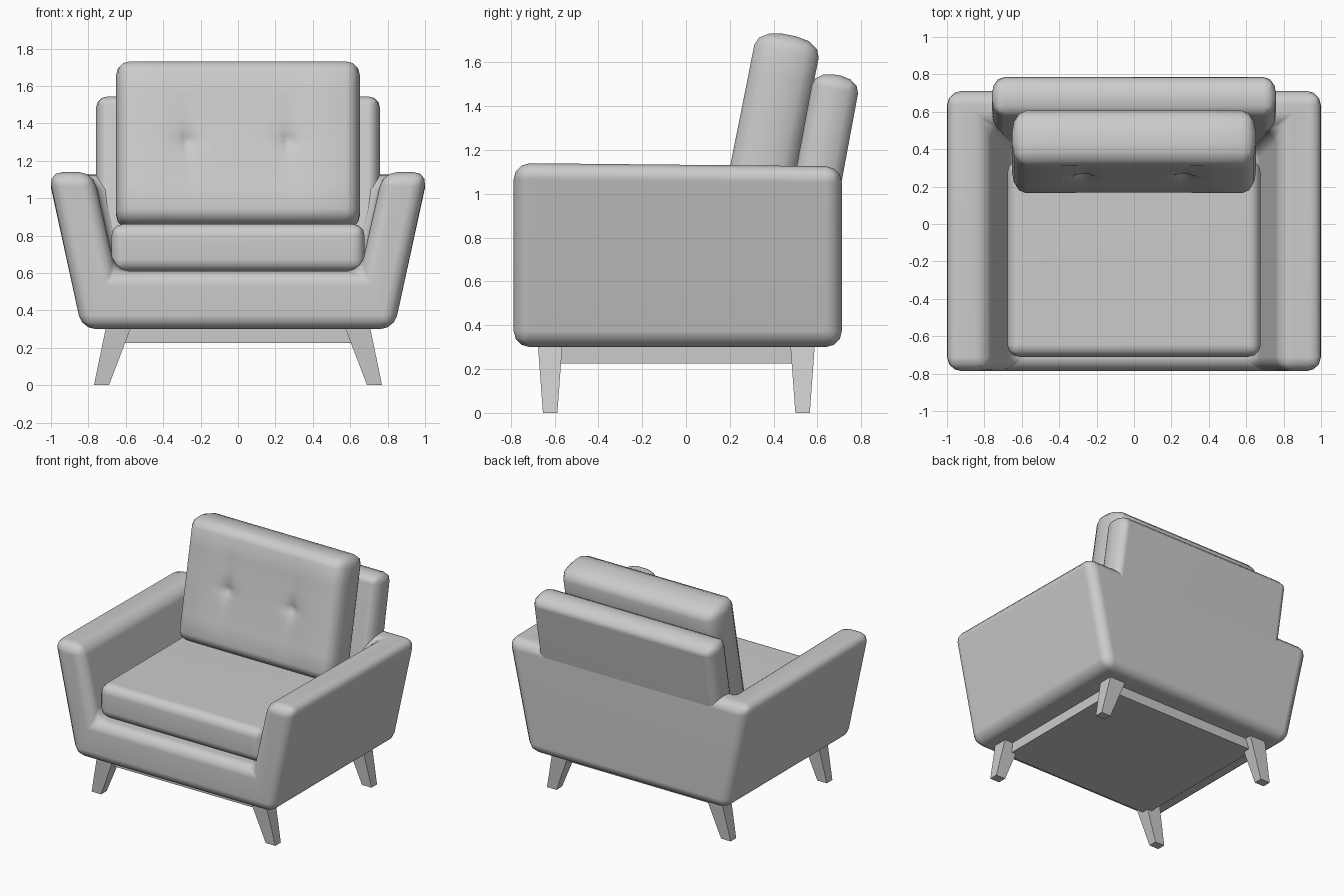
import bpy, bmesh
from math import exp, radians
from mathutils import Matrix, Vector

cube = bpy.data.objects.get("Cube")
if cube:
    bpy.data.objects.remove(cube, do_unlink=True)

# One flat colour for the whole chair
grey = bpy.data.materials.new("plain_grey")
grey.use_nodes = True
GREY = (0.6, 0.6, 0.6, 1)
grey.diffuse_color = GREY
grey.node_tree.nodes["Principled BSDF"].inputs["Base Color"].default_value = GREY


def finish(bm, name, smooth=True):
    bmesh.ops.recalc_face_normals(bm, faces=bm.faces)
    mesh = bpy.data.meshes.new(name)
    bm.to_mesh(mesh)
    bm.free()
    obj = bpy.data.objects.new(name, mesh)
    bpy.context.collection.objects.link(obj)
    mesh.materials.append(grey)
    if smooth:
        mesh.shade_smooth()
    return obj


def soft_box(size, radius, puff=1.0):
    """Rounded box; puff stretches the rounding along the thickness (y)."""
    bm = bmesh.new()
    bmesh.ops.create_cube(bm, size=1)
    bmesh.ops.scale(bm, vec=(size[0], size[1] / puff, size[2]), verts=bm.verts)
    bmesh.ops.bevel(bm, geom=bm.edges[:], offset=radius, segments=3,
                    profile=0.5, affect='EDGES')
    bmesh.ops.scale(bm, vec=(1, puff, 1), verts=bm.verts)
    return bm


def place(bm, location, tilt=0):
    matrix = Matrix.Translation(location) @ Matrix.Rotation(radians(tilt), 4, 'X')
    bmesh.ops.transform(bm, matrix=matrix, verts=bm.verts)


# Body: tapered block with a cavity open at the top and front
bm = bmesh.new()
FRONT, BACK = -0.787, 0.712


def ring(y, top, wall_y_low, wall_y_top):
    """Outer corners at y, then the cavity corners, for one end of the body."""
    pts = [(-0.835, y, 0.3), (0.835, y, 0.3), (1.015, y, top), (-1.015, y, top),
           (-0.655, wall_y_low, 0.61), (0.655, wall_y_low, 0.61),
           (0.775, wall_y_top, top), (-0.775, wall_y_top, top)]
    return [bm.verts.new(p) for p in pts]


f = ring(FRONT, 1.14, FRONT, FRONT)
b = ring(BACK, 1.125, 0.42, 0.52)
for face in ((f[0], f[1], f[2], f[6], f[5], f[4], f[7], f[3]),   # front
             (f[3], f[7], b[7], b[6], f[6], f[2], b[2], b[3]),   # top
             (b[0], b[1], b[2], b[3]), (f[0], f[1], b[1], b[0]),
             (f[1], f[2], b[2], b[1]), (f[0], f[3], b[3], b[0]),
             (f[4], f[5], b[5], b[4]), (b[4], b[5], b[6], b[7]),
             (f[5], f[6], b[6], b[5]), (f[4], f[7], b[7], b[4])):
    bm.faces.new(face)
body = finish(bm, "body_with_arms")
bevel = body.modifiers.new("soft_edges", 'BEVEL')
bevel.width, bevel.segments, bevel.limit_method = 0.075, 3, 'ANGLE'
normals = body.modifiers.new("even_shading", 'WEIGHTED_NORMAL')
normals.keep_sharp = True

# Backrest rising out of the rear wall
bm = soft_box((1.52, 0.215, 1.0), 0.065, 1.4)
place(bm, (0, 0.6, 1.05), -10.5)
finish(bm, "backrest").modifiers.new("even_shading", 'WEIGHTED_NORMAL')

# Seat cushion
bm = soft_box((1.355, 1.05, 0.255), 0.065)
place(bm, (0, -0.185, 0.735))
finish(bm, "seat_cushion").modifiers.new("even_shading", 'WEIGHTED_NORMAL')

# Back cushion with two tufted dimples in its front
TUFT_X = 0.27
bm = soft_box((1.305, 0.3, 0.9), 0.075, 1.6)
steps = (-0.13, -0.06, -0.025, 0, 0.025, 0.06, 0.13)
cuts = [(side * TUFT_X + s, 0, 0, 'X') for side in (-1, 1) for s in steps]
cuts += [(0, 0, s, 'Z') for s in (-0.25, 0.25) + steps]
cuts.append((0, 0, 0, 'X'))
for x, y, z, axis in cuts:
    normal = Vector((1, 0, 0)) if axis == 'X' else Vector((0, 0, 1))
    bmesh.ops.bisect_plane(bm, geom=bm.verts[:] + bm.edges[:] + bm.faces[:],
                           plane_co=(x, y, z), plane_no=normal)
for v in bm.verts:
    if v.co.y < -0.14:
        dx, z = abs(v.co.x) - TUFT_X, v.co.z
        dimple = 0.03 * exp(-(dx * dx + z * z) / 0.0015)
        crease = 0.008 * exp(-(dx / 0.04) ** 2 - (z / 0.2) ** 2)
        hollow = 0.012 * exp(-(v.co.x / 0.45) ** 4 - (z / 0.35) ** 4)
        v.co.y += dimple + crease + hollow
place(bm, (0, 0.385, 1.283), -11.3)
finish(bm, "back_cushion")

# Base under the body
bm = bmesh.new()
bmesh.ops.create_cube(bm, size=1)
bmesh.ops.scale(bm, vec=(1.28, 1.16, 0.12), verts=bm.verts)
place(bm, (0, -0.045, 0.285))
finish(bm, "base_frame", smooth=False)


# Splayed tapering legs
def leg(name, side, y):
    bm = bmesh.new()
    bmesh.ops.create_cube(bm, size=1)
    for v in bm.verts:
        outer, high = v.co.x > 0, v.co.z > 0
        if high:
            x, half = (0.7 if outer else 0.56), 0.058
        else:
            x, half = (0.77 if outer else 0.69), 0.033
        v.co = (side * x, y + (half if v.co.y > 0 else -half), 0.34 if high else 0)
    finish(bm, name, smooth=False)


for side, label in ((1, "left"), (-1, "right")):
    leg("front_leg_" + label, side, -0.62)
    leg("back_leg_" + label, side, 0.532)
